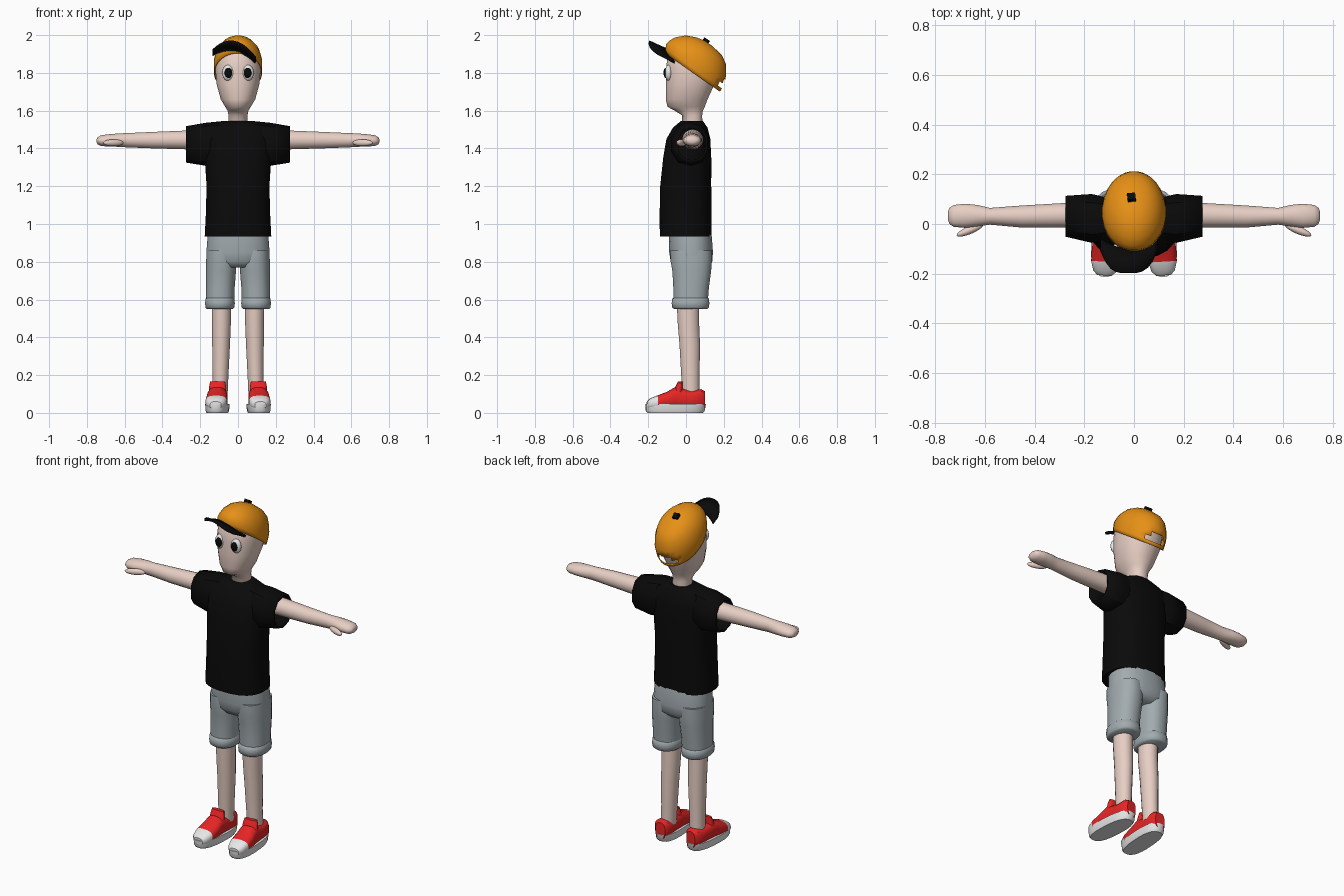
import bpy, bmesh, math
from mathutils import Matrix, Vector

if "Cube" in bpy.data.objects:
    bpy.data.objects.remove(bpy.data.objects["Cube"])


def material(name, r, g, b):
    m = bpy.data.materials.new(name)
    m.use_nodes = True
    m.diffuse_color = (r, g, b, 1)
    m.node_tree.nodes["Principled BSDF"].inputs["Base Color"].default_value = (r, g, b, 1)
    return m


SKIN = material("skin", .8, .62, .55)
BLACK = material("black", .003, .003, .003)
ORANGE = material("orange", .8, .28, .008)
GREY = material("shorts grey", .36, .41, .43)
RED = material("shoe red", .8, .018, .018)
WHITE = material("white", .8, .8, .8)


def finish(bm, name, mats, mirror=False, thick=0, angle=40):
    """Turn a bmesh into a smooth-shaded object."""
    bmesh.ops.recalc_face_normals(bm, faces=bm.faces)
    me = bpy.data.meshes.new(name)
    bm.to_mesh(me)
    bm.free()
    ob = bpy.data.objects.new(name, me)
    bpy.context.collection.objects.link(ob)
    for m in mats:
        me.materials.append(m)
    bpy.ops.object.select_all(action="DESELECT")
    ob.select_set(True)
    bpy.context.view_layer.objects.active = ob
    bpy.ops.object.shade_smooth_by_angle(angle=math.radians(angle))
    if thick:
        mod = ob.modifiers.new("thickness", "SOLIDIFY")
        mod.thickness, mod.offset = thick, -1
    if mirror:
        ob.modifiers.new("mirror", "MIRROR")
    return ob


def loft(rows, axis="z", sides=20, power=2.0, caps=(True, True)):
    """Skin rounded sections; each row is (position, a0, a1, b0, b1)."""
    bm = bmesh.new()
    rings = []
    for t, a0, a1, b0, b1 in rows:
        ring = []
        for i in range(sides):
            ang = math.tau * (i + .5) / sides
            c, s = math.cos(ang), math.sin(ang)
            a = (a0 + a1) / 2 + (a1 - a0) / 2 * math.copysign(abs(c) ** (2 / power), c)
            b = (b0 + b1) / 2 + (b1 - b0) / 2 * math.copysign(abs(s) ** (2 / power), s)
            ring.append(bm.verts.new({"x": (t, a, b), "y": (a, t, b), "z": (a, b, t)}[axis]))
        rings.append(ring)
    for lo, hi in zip(rings, rings[1:]):
        for i in range(sides):
            j = (i + 1) % sides
            bm.faces.new((lo[i], lo[j], hi[j], hi[i]))
    for ring, wanted in zip((rings[0], rings[-1]), caps):
        if wanted:
            bm.faces.new(ring)
    return bm


def centred(rows):
    """Rows (z, half width, front y, back y) about the middle plane."""
    return [(z, -w, w, f, b) for z, w, f, b in rows]


def ball(name, mat, centre, radii, turn=0, mirror=True):
    bm = bmesh.new()
    bmesh.ops.create_uvsphere(bm, u_segments=20, v_segments=12, radius=1)
    bm.transform(Matrix.Translation(centre) @ Matrix.Rotation(turn, 4, "Z")
                 @ Matrix.Diagonal((*radii, 1)))
    return finish(bm, name, [mat], mirror)


# Head and neck
finish(loft(centred([
    (1.50, .052, -.02, .088), (1.575, .05, -.021, .086), (1.60, .056, -.06, .09),
    (1.62, .068, -.098, .10), (1.66, .092, -.108, .115), (1.74, .114, -.108, .152),
    (1.82, .121, -.107, .175), (1.89, .113, -.098, .165), (1.94, .085, -.06, .13),
    (1.965, .04, -.01, .08)]), sides=24, power=2.2), "head", [SKIN], angle=60)

# Eyes
ball("eye_whites", WHITE, (.052, -.092, 1.80), (.032, .02, .042))
ball("pupils", BLACK, (.051, -.108, 1.80), (.02, .011, .027))

# Cap crown, tilted back, with an opening above the rear strap
crown = loft(centred([
    (0, .128, -.19, .165), (.02, .129, -.203, .165), (.045, .129, -.215, .161),
    (.07, .126, -.21, .153), (.10, .118, -.195, .135), (.14, .095, -.155, .105),
    (.165, .06, -.10, .06), (.175, .02, -.055, -.01)]), sides=28, caps=(False, True))
hole = [f for f in crown.faces if (c := f.calc_center_median()).y > .1
        and (.02 < c.z < .045 and abs(c.x) < .065 or .045 < c.z < .07 and abs(c.x) < .04)]
bmesh.ops.delete(crown, geom=hole, context="FACES")
tilt = Matrix.Translation((0, .045, 1.795)) @ Matrix.Rotation(math.radians(-35), 4, "X")
crown.transform(tilt)
finish(crown, "cap_crown", [ORANGE], thick=.005)

# Cap button
bm = bmesh.new()
bmesh.ops.create_cube(bm, size=.032)
bm.transform(tilt @ Matrix.Translation((-.01, -.05, .173)) @ Matrix.Rotation(.1, 4, "Z"))
finish(bm, "cap_button", [BLACK])

# Cap brim, arched and turned up
bm = bmesh.new()
grid = []
for i in range(13):
    s = i / 6 - 1
    inner = Vector((-.02 + .115 * s, -.098 + .04 * s * s, 1.925 - .045 * s * s - .02 * s))
    outer = Vector((-.02 + .115 * s, -.193 + .09 * s ** 4, 1.97 - .065 * s * s - .02 * s))
    grid.append([bm.verts.new(inner.lerp(outer, k / 2)) for k in range(3)])
for p, q in zip(grid, grid[1:]):
    for k in range(2):
        bm.faces.new((p[k], p[k + 1], q[k + 1], q[k]))
finish(bm, "cap_brim", [BLACK], thick=.012)

# Shirt body
finish(loft(centred([
    (.935, .178, -.14, .135), (1.05, .172, -.141, .136), (1.2, .168, -.138, .135),
    (1.35, .178, -.122, .135), (1.45, .18, -.105, .13), (1.51, .16, -.07, .115),
    (1.546, .08, -.027, .09)]), power=2.5), "shirt_body", [BLACK])

# Sleeves, open at the cuff
finish(loft([
    (.07, -.06, .10, 1.32, 1.546), (.17, -.08, .125, 1.308, 1.536),
    (.275, -.055, .117, 1.325, 1.518)], "x", sides=10, power=2.3, caps=(True, False)),
    "sleeves", [BLACK], mirror=True, thick=.012)

# Arms with mitten hands, and thumbs
finish(loft([
    (.16, -.02, .09, 1.395, 1.50), (.28, -.015, .085, 1.395, 1.495),
    (.45, -.015, .075, 1.40, 1.488), (.58, -.003, .065, 1.405, 1.482),
    (.63, -.01, .077, 1.408, 1.48), (.68, -.016, .082, 1.41, 1.476),
    (.725, -.012, .077, 1.412, 1.47), (.743, .0, .065, 1.422, 1.46),
    (.748, .015, .05, 1.432, 1.45)], "x"), "arms", [SKIN], mirror=True, angle=60)
ball("thumbs", SKIN, (.66, -.024, 1.43), (.058, .016, .018), -.4)

# Shorts: hips, legs and rolled cuffs
finish(loft(centred([
    (1.0, .155, -.09, .125), (.93, .163, -.092, .138), (.85, .169, -.09, .144),
    (.80, .168, -.082, .14), (.77, .11, -.06, .11)]), power=2.4),
    "shorts_hips", [GREY], angle=60)
finish(loft([
    (.86, .02, .166, -.082, .138), (.80, .006, .17, -.082, .138), (.75, .01, .17, -.073, .134),
    (.66, .017, .17, -.068, .122), (.57, .02, .17, -.066, .115)], power=2.3),
    "shorts_legs", [GREY], mirror=True, angle=60)
finish(loft([
    (.612, .026, .165, -.062, .112), (.605, .018, .173, -.074, .122),
    (.58, .016, .175, -.077, .125), (.558, .018, .173, -.074, .122),
    (.55, .026, .165, -.064, .113)], power=2.3),
    "shorts_cuffs", [GREY], mirror=True, angle=60)

# Legs
finish(loft([
    (.60, .035, .14, -.05, .07), (.48, .037, .138, -.045, .07), (.36, .042, .137, -.035, .075),
    (.2, .05, .135, -.026, .072), (.09, .055, .135, -.02, .072)]),
    "legs", [SKIN], mirror=True)

# Shoes, built straight and turned out slightly
TURN = Matrix.Translation((.106, 0, 0)) @ Matrix.Rotation(.06, 4, "Z")


def shoe_part(bm, name, mats):
    bm.transform(TURN)
    return finish(bm, name, mats, mirror=True)


shoe_part(loft(centred([
    (0, .056, -.205, .09), (.012, .061, -.214, .1), (.046, .063, -.214, .106)]),
    sides=24, power=2.6), "shoe_soles", [WHITE])
upper = loft([(y, -w, w, .02, top) for y, w, top in [
    (-.207, .03, .06), (-.19, .047, .077), (-.152, .058, .092), (-.10, .058, .112),
    (-.06, .054, .136), (-.03, .052, .13), (.03, .05, .118), (.08, .046, .126),
    (.1, .03, .115)]], "y", power=2.7)
for f in upper.faces:
    f.material_index = int(f.calc_center_median().y < -.152)
shoe_part(upper, "shoe_uppers", [RED, WHITE])
shoe_part(loft(centred([
    (.10, .048, -.07, -.02), (.14, .045, -.055, -.018), (.165, .04, -.042, -.02)]),
    sides=16, power=2.6), "shoe_tongues", [RED])
